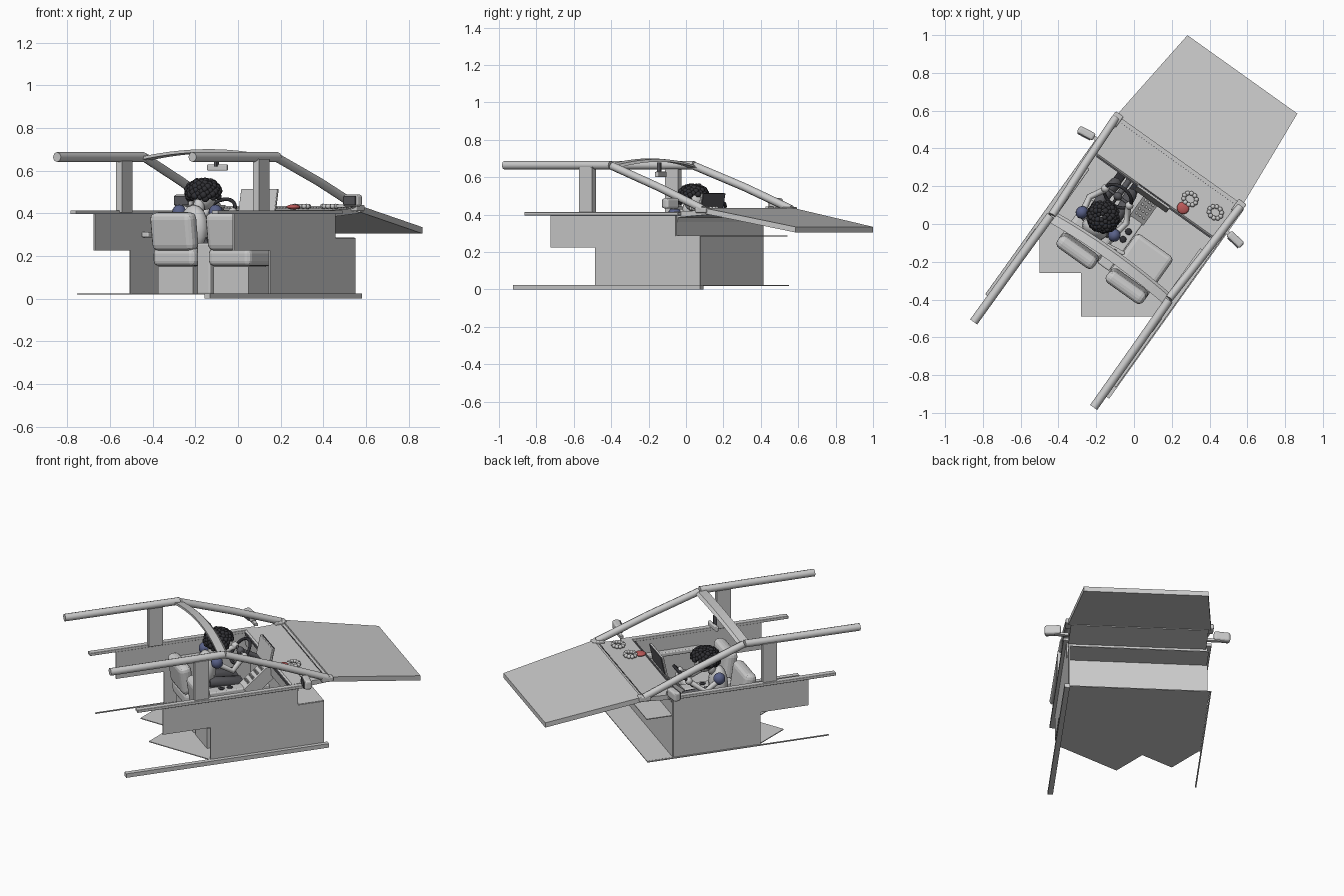
import bpy, bmesh, math, random
from mathutils import Matrix, Vector

if "Cube" in bpy.data.objects:
    bpy.data.objects.remove(bpy.data.objects["Cube"])

random.seed(4)
# Car space: x = car right, y = car forward; the whole car is turned about z
TURN = Matrix.Rotation(math.radians(-35.5), 4, 'Z')


def mat(name, col):
    m = bpy.data.materials.new(name)
    m.diffuse_color = (*col, 1)
    m.use_nodes = True
    m.node_tree.nodes["Principled BSDF"].inputs["Base Color"].default_value = m.diffuse_color
    return m


BLACK = mat("black", (0.03, 0.03, 0.035))
DARK = mat("dark_grey", (0.1, 0.1, 0.11))
NAVY = mat("navy", (0.1, 0.12, 0.25))
RED = mat("red", (0.5, 0.1, 0.1))


def finish(name, bm, m=None, smooth=False):
    bmesh.ops.recalc_face_normals(bm, faces=bm.faces)
    me = bpy.data.meshes.new(name)
    bm.to_mesh(me)
    bm.free()
    ob = bpy.data.objects.new(name, me)
    bpy.context.collection.objects.link(ob)
    if m:
        me.materials.append(m)
    if smooth:
        for p in me.polygons:
            p.use_smooth = True
    ob.matrix_world = TURN
    return ob


def box(name, c, s, m=None, rot=(0, 0, 0), bevel=0):
    bm = bmesh.new()
    bmesh.ops.create_cube(bm, size=1)
    M = Matrix.Translation(c)
    for a, ax in zip(rot, 'XYZ'):
        M = M @ Matrix.Rotation(math.radians(a), 4, ax)
    bmesh.ops.transform(bm, matrix=M @ Matrix.Diagonal((*s, 1)), verts=bm.verts)
    if bevel:
        bmesh.ops.bevel(bm, geom=bm.edges[:], offset=bevel, segments=3, profile=0.5, affect='EDGES')
    return finish(name, bm, m)


def prism(name, pts, vec, m=None):
    bm = bmesh.new()
    f = bm.faces.new([bm.verts.new(p) for p in pts])
    r = bmesh.ops.extrude_face_region(bm, geom=[f])
    bmesh.ops.translate(bm, vec=vec, verts=[v for v in r['geom'] if isinstance(v, bmesh.types.BMVert)])
    return finish(name, bm, m)


def balls(name, items, m=None, seg=12):
    bm = bmesh.new()
    for c, s in items:
        s = s if isinstance(s, tuple) else (s, s, s)
        bmesh.ops.create_uvsphere(bm, u_segments=seg, v_segments=seg // 2 + 2, radius=1,
                                  matrix=Matrix.Translation(c) @ Matrix.Diagonal((*s, 1)))
    return finish(name, bm, m, True)


def tube(name, pts, r, m=None, cyclic=False, sides=2):
    cu = bpy.data.curves.new(name, 'CURVE')
    cu.dimensions = '3D'
    cu.bevel_depth = r
    cu.bevel_resolution = sides
    cu.use_fill_caps = True
    sp = cu.splines.new('POLY')
    sp.points.add(len(pts) - 1)
    for p, q in zip(sp.points, pts):
        p.co = (*q, 1)
    sp.use_cyclic_u = cyclic
    if m:
        cu.materials.append(m)
    ob = bpy.data.objects.new(name, cu)
    bpy.context.collection.objects.link(ob)
    ob.matrix_world = TURN
    return ob


# Side walls (stepped at the rear; the right one reaches further forward)
rear = [(-0.60, 0.405), (-0.60, 0.225), (-0.31, 0.225), (-0.31, 0.02)]
prism("left_wall", [(-0.405, y, z) for y, z in rear + [(0.22, 0.02), (0.22, 0.405)]], (0.008, 0, 0))
prism("right_wall", [(0.397, y, z) for y, z in rear + [(0.38, 0.02), (0.38, 0.285), (0.22, 0.285), (0.22, 0.405)]],
      (0.008, 0, 0))

# Floor with its stepped rear edge, given in world directions
inv = TURN.inverted()
steps = [inv @ Vector(p) for p in ((-0.5, -0.01, 0.02), (-0.5, -0.26, 0.02), (-0.28, -0.26, 0.02),
                                   (-0.28, -0.49, 0.02), (0.14, -0.49, 0.02))]
prism("floor", [Vector((-0.405, 0.38, 0.02))] + steps + [Vector((0.405, 0.38, 0.02))], (0, 0, 0.005))

# Firewall, footwell shelf and dashboard
box("firewall", (0, 0.22, 0.213), (0.80, 0.008, 0.385))
box("footwell_shelf", (0, 0.30, 0.285), (0.80, 0.16, 0.005))
prism("dashboard", [(-0.395, y, z) for y, z in ((0.18, 0.405), (0.19, 0.415), (0.42, 0.425), (0.42, 0.40),
                                                 (0.23, 0.385), (0.21, 0.30), (0.185, 0.32))], (0.79, 0, 0))
box("dash_trim", (0, 0.177, 0.40), (0.74, 0.008, 0.014), DARK)
box("centre_screen", (0, 0.165, 0.455), (0.21, 0.012, 0.12), None, (-12, 0, 0), 0.003)
box("screen_glass", (0, 0.174, 0.46), (0.20, 0.006, 0.11), DARK, (-12, 0, 0))
vent = bmesh.new()
for i in range(46):
    bmesh.ops.create_cube(vent, size=0.005, matrix=Matrix.Translation((-0.36 + i * 0.016, 0.395, 0.425)))
finish("windscreen_vent", vent, DARK)

# Hood: tapered sloping slab
prism("hood", [(-0.41, 0.415, 0.405), (0.41, 0.415, 0.405), (0.365, 0.978, 0.305), (-0.35, 0.978, 0.305)],
      (0, 0, 0.03))

# Roof frame, pillars, sills and mirrors on both sides
for s, side in ((-1, "left"), (1, "right")):
    tube(side + "_roof_rail", [(s * .385, -.22, .664), (s * .388, -.5, .664), (s * .39, -.915, .664)], 0.023)
    tube(side + "_front_pillar", [(s * .38, -.215, .66), (s * .395, .1, .548), (s * .405, .40, .43)], 0.022)
    box(side + "_pillar_foot", (s * .40, .395, .425), (0.05, 0.07, 0.03), bevel=0.006)
    box(side + "_middle_pillar", (s * .395, -.365, .53), (0.035, 0.085, 0.25))
    box(side + "_belt_trim", (s * .408, -.255, .405), (0.035, 1.01, 0.018), bevel=0.003)
    box(side + "_armrest", (s * .38, -.06, .30), (0.04, 0.32, 0.025), bevel=0.006)
    box(side + "_mirror_arm", (s * .435, .25, .435), (0.08, 0.02, 0.015))
    box(side + "_mirror", (s * .485, .245, .46), (0.095, 0.042, 0.056), None, (0, 0, s * -8), 0.012)
    box(side + "_mirror_glass", (s * .485, .222, .46), (0.075, 0.006, 0.042), DARK, (0, 0, s * -8))
box("right_sill", (0.415, -0.215, 0.0125), (0.03, 1.23, 0.025))
box("left_sill", (-0.41, -0.17, 0.022), (0.008, 1.1, 0.006))

# Curved roof header between the pillars
N = 14
bm = bmesh.new()
rings = []
for i in range(N + 1):
    t = -1 + 2 * i / N
    z = 0.658 + 0.037 * (1 - t * t)
    y = -0.225 + 0.02 * (1 - t * t)
    rings.append([bm.verts.new((t * 0.385, y + a, z + b)) for a, b in
                  ((-0.03, -0.008), (-0.03, 0.006), (0.02, 0.002), (0.035, -0.012))])
for a, b in zip(rings, rings[1:]):
    for k in range(4):
        bm.faces.new((a[k], a[(k + 1) % 4], b[(k + 1) % 4], b[k]))
bm.faces.new(rings[0])
bm.faces.new(rings[-1])
finish("roof_header", bm)
box("cabin_mirror", (0, -0.165, 0.615), (0.105, 0.02, 0.03), None, (0, 0, 8), 0.006)
box("cabin_mirror_stem", (0, -0.175, 0.65), (0.015, 0.02, 0.06), DARK)

# Seats
for s, side in ((-1, "driver"), (1, "passenger")):
    x = s * 0.16
    box(side + "_seat_base", (x, -0.17, 0.085), (0.20, 0.22, 0.13))
    box(side + "_seat_cushion", (x, -0.165, 0.195), (0.24, 0.28, 0.085), bevel=0.025)
    box(side + "_seat_back", (x, -0.29, 0.315), (0.24, 0.075, 0.18), None, (8, 0, 0), 0.03)

# Centre console with cup holders and buttons
box("centre_console", (0, -0.05, 0.14), (0.075, 0.46, 0.24), bevel=0.008)
prism("console_ramp", [(-0.045, 0.02, 0.255), (-0.045, 0.18, 0.39), (-0.045, 0.2, 0.30), (-0.045, 0.08, 0.2)],
      (0.09, 0, 0))
for i in range(2):
    balls("cup_holder", [((0, -0.05 - i * 0.05, 0.262), (0.018, 0.018, 0.006))], BLACK)
bm = bmesh.new()
for i in range(3):
    for j in range(4):
        bmesh.ops.create_cube(bm, size=0.012, matrix=Matrix.Translation(
            (-0.024 + i * 0.024, 0.055 + j * 0.028, 0.285 + j * 0.0236)))
finish("console_buttons", bm)

# Steering wheel
C = Vector((-0.155, 0.07, 0.405))
tilt = Matrix.Rotation(math.radians(50), 4, 'X')
rim = [C + tilt @ Vector((0.08 * math.cos(a), 0.08 * math.sin(a), 0))
       for a in (2 * math.pi * i / 28 for i in range(28))]
tube("steering_wheel", rim, 0.009, BLACK, True)
for k in (0, 14, 21):
    tube("wheel_spoke", [C, rim[k]], 0.008, DARK)
balls("wheel_hub", [(C, (0.025, 0.022, 0.025))], DARK)
tube("steering_column", [C, (-0.155, 0.2, 0.34)], 0.016, DARK)

# Driver: body, arms, legs, face and curly hair
balls("driver_torso", [((-0.155, -0.14, 0.33), (0.075, 0.055, 0.11)), ((-0.155, -0.10, 0.43), (0.028, 0.028, 0.04))])
balls("driver_head", [((-0.155, -0.055, 0.48), (0.055, 0.06, 0.065))])
hair = []
for i in range(110):
    z = 1 - 1.45 * (i + 0.5) / 110
    a, r = i * 2.39996, math.sqrt(1 - z * z)
    if z < 0.1 and r * math.sin(a) > 0.4:
        continue
    hair.append(((-0.155 + 0.077 * r * math.cos(a), -0.062 + 0.077 * r * math.sin(a), 0.495 + 0.06 * z),
                 random.uniform(0.012, 0.018)))
balls("driver_hair", hair, BLACK, 8)
for s in (-1, 1):
    x = -0.155 + s * 0.105
    balls("driver_sleeve", [((x, -0.11, 0.405), (0.033, 0.035, 0.036))], NAVY)
    tube("driver_arm", [(x, -0.10, 0.39), (x + s * 0.015, -0.02, 0.345), (-0.155 + s * 0.075, 0.06, 0.40)], 0.017)
    balls("driver_hand", [((-0.155 + s * 0.078, 0.065, 0.405), 0.022)])
    tube("driver_leg", [(-0.155 + s * .05, -.14, .26), (-0.155 + s * .06, .03, .25), (-0.155 + s * .05, .12, .09)],
         0.033, DARK)
    box("driver_shoe", (-0.155 + s * 0.05, 0.145, 0.05), (0.05, 0.1, 0.04), BLACK, bevel=0.012)

# Dash ornaments: two flower rings and a red disc
for x, y in ((0.165, 0.28), (0.315, 0.30)):
    balls("dash_garland", [((x + 0.035 * math.cos(a), y + 0.03 * math.sin(a), 0.433), (0.013, 0.013, 0.012))
                           for a in (2 * math.pi * i / 10 for i in range(10))], None, 8)
balls("red_disc", [((0.162, 0.22, 0.43), (0.033, 0.033, 0.012))], RED, 16)
